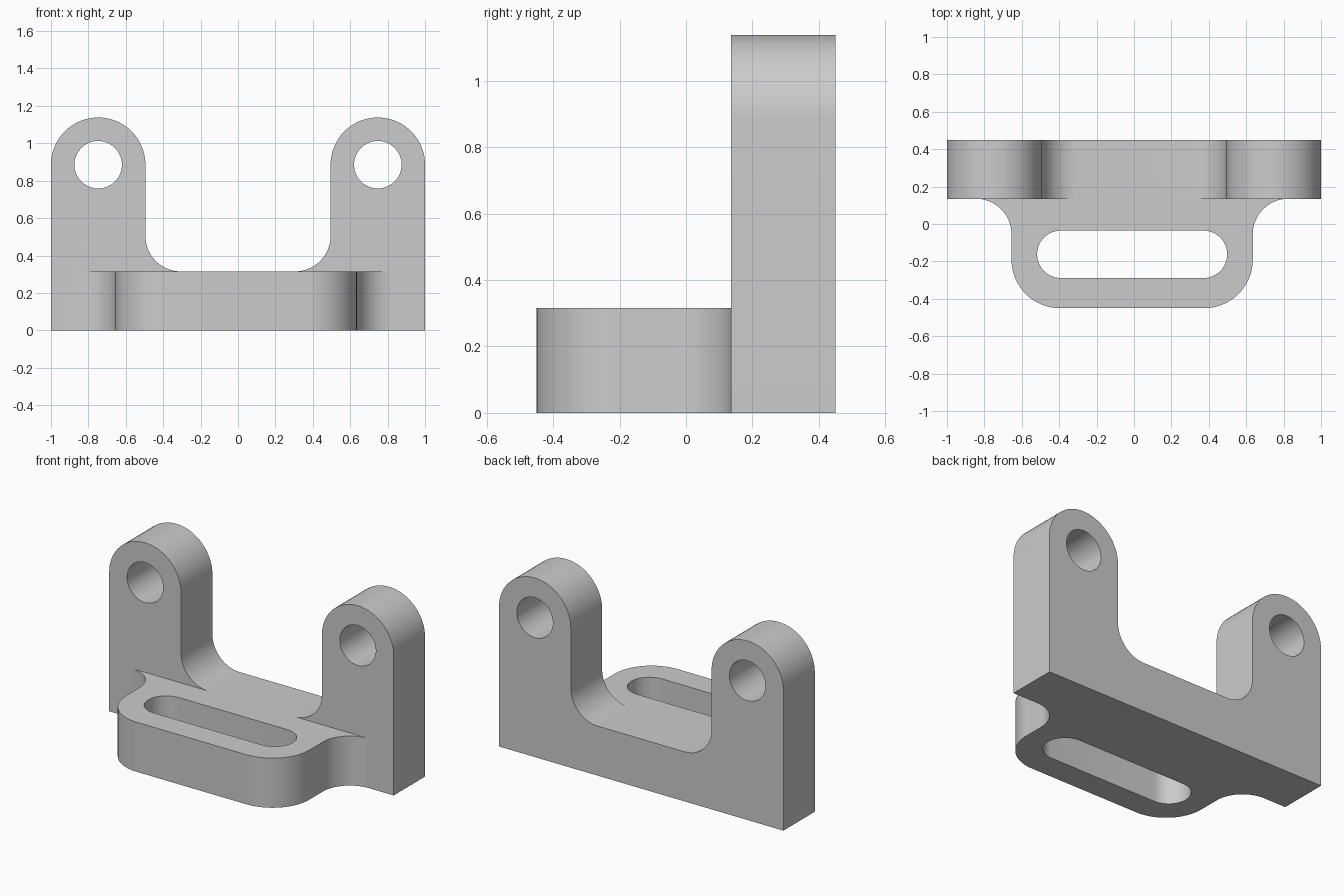
import bpy, bmesh
from math import cos, sin, radians
from mathutils import Vector

if "Cube" in bpy.data.objects:
    bpy.data.objects.remove(bpy.data.objects["Cube"])


def arc(cx, cy, r, a0, a1, n=24):
    angles = [radians(a0 + (a1 - a0) * i / n) for i in range(n + 1)]
    return [(cx + r * cos(a), cy + r * sin(a)) for a in angles]


def mirrored(half):
    """Close a right-hand half profile with its reflection in x = 0."""
    return half + [(-x, y) for x, y in reversed(half)]


def extruded(name, loops, to_3d, sweep):
    """Fill an outline with holes and extrude it along the sweep vector."""
    bm = bmesh.new()
    edges = []
    for loop in loops:
        vs = [bm.verts.new(to_3d(x, y)) for x, y in loop]
        edges += [bm.edges.new((v, vs[i - 1])) for i, v in enumerate(vs)]
    bmesh.ops.triangle_fill(bm, use_beauty=True, edges=edges)
    ext = bmesh.ops.extrude_face_region(bm, geom=bm.faces[:], use_keep_orig=True)
    moved = [g for g in ext["geom"] if isinstance(g, bmesh.types.BMVert)]
    bmesh.ops.translate(bm, verts=moved, vec=Vector(sweep))
    bmesh.ops.recalc_face_normals(bm, faces=bm.faces[:])
    mesh = bpy.data.meshes.new(name)
    bm.to_mesh(mesh)
    bm.free()
    obj = bpy.data.objects.new(name, mesh)
    bpy.context.collection.objects.link(obj)
    return obj


THICK = 0.315

# Upright back plate with two rounded, drilled ears
plate = mirrored([(1, 0)] + arc(0.7475, 0.8855, 0.2525, 0, 180, 36)
                 + arc(0.305, 0.505, 0.19, 0, -90))
holes = [arc(s * 0.7475, 0.8855, 0.127, 0, 360, 48)[:-1] for s in (-1, 1)]
bracket = extruded("bracket", [plate] + holes,
                   lambda x, y: (x, 0.135, y), (0, THICK, 0))

# Slotted foot, flared into the plate and overlapping it for the union
foot_outline = mirrored(arc(0.385, -0.19, 0.26, -90, 0)
                        + arc(0.835, -0.055, 0.19, 180, 90) + [(0.835, 0.25)])
slot = mirrored(arc(0.381, -0.162, 0.127, -90, 90))
foot = extruded("foot", [foot_outline, slot],
                lambda x, y: (x - 0.01, y, 0), (0, 0, THICK))

# Fuse both into one solid
union = bracket.modifiers.new("join_foot", 'BOOLEAN')
union.operation = 'UNION'
union.solver = 'EXACT'
union.object = foot
bpy.context.view_layer.objects.active = bracket
bracket.select_set(True)
bpy.ops.object.modifier_apply(modifier=union.name)
bpy.data.objects.remove(foot)
bpy.ops.object.shade_smooth_by_angle(angle=radians(30))
